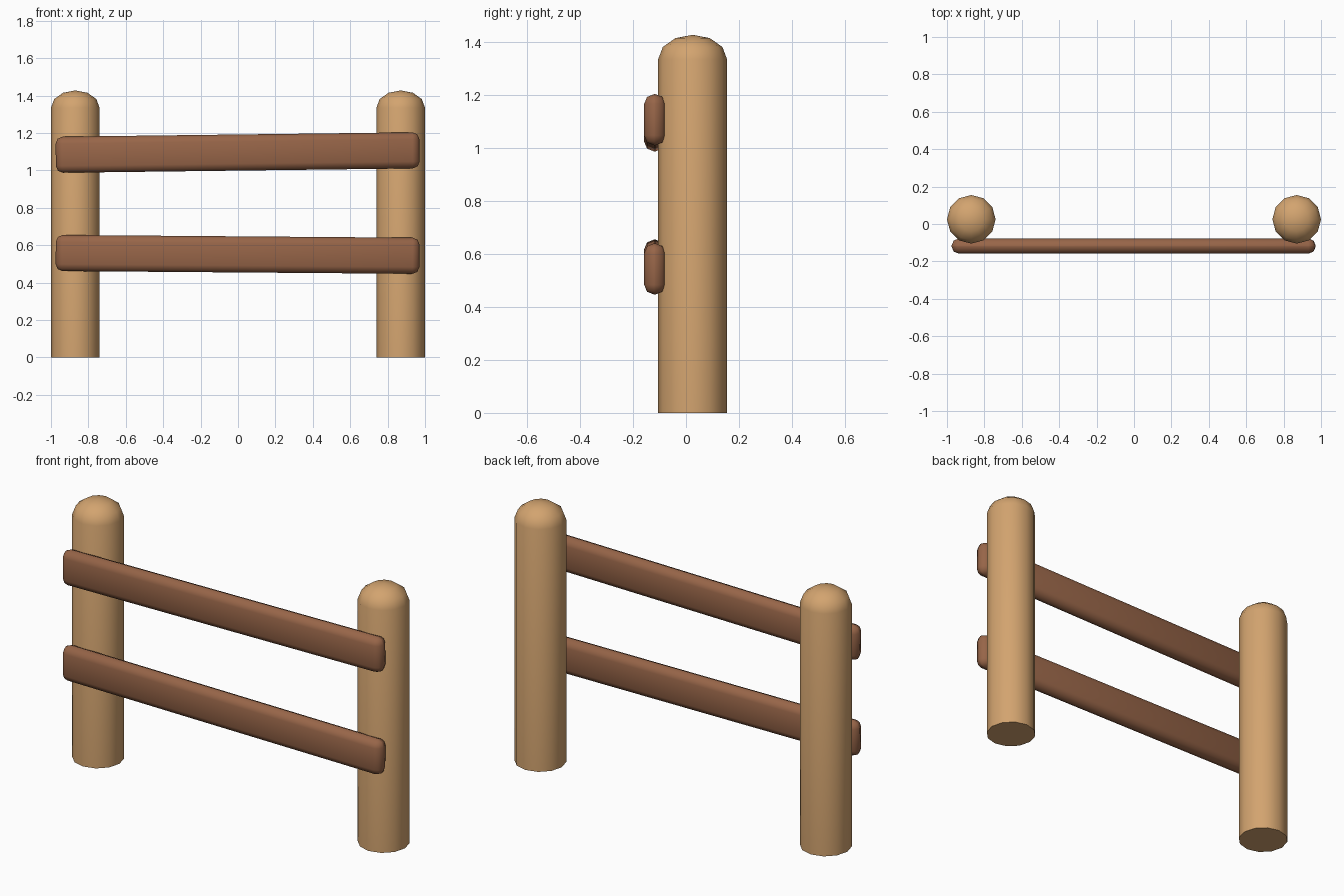
import bpy, bmesh
from math import radians, cos, sin, atan2

if "Cube" in bpy.data.objects:
    bpy.data.objects.remove(bpy.data.objects["Cube"])

SIDES = 12


def material(name, color):
    m = bpy.data.materials.new(name)
    m.diffuse_color = (*color, 1)
    m.use_nodes = True
    m.node_tree.nodes["Principled BSDF"].inputs["Base Color"].default_value = m.diffuse_color
    return m


POST = material("light_wood", (0.65, 0.37, 0.16))
RAIL = material("dark_wood", (0.31, 0.13, 0.065))


def finish(bm, name, mat, location, angle=40):
    bmesh.ops.recalc_face_normals(bm, faces=bm.faces)
    mesh = bpy.data.meshes.new(name)
    bm.to_mesh(mesh)
    bm.free()
    mesh.materials.append(mat)
    obj = bpy.data.objects.new(name, mesh)
    bpy.context.collection.objects.link(obj)
    obj.location = location
    bpy.ops.object.select_all(action='DESELECT')
    obj.select_set(True)
    bpy.context.view_layer.objects.active = obj
    bpy.ops.object.shade_smooth_by_angle(angle=radians(angle))
    return obj


# Round post: lathe a straight side with a flattened dome on top
def post(name, x, radius=0.13, shoulder=1.335, dome=0.092):
    profile = [(0, 0, 0), (radius, 0, 0)]
    profile += [(radius * cos(radians(a)), 0, shoulder + dome * sin(radians(a)))
                for a in (0, 30, 60)]
    profile.append((0, 0, shoulder + dome))
    bm = bmesh.new()
    verts = [bm.verts.new(p) for p in profile]
    edges = [bm.edges.new(pair) for pair in zip(verts, verts[1:])]
    bmesh.ops.spin(bm, geom=verts + edges, cent=(0, 0, 0), axis=(0, 0, 1),
                   angle=radians(360), steps=SIDES)
    bmesh.ops.remove_doubles(bm, verts=bm.verts, dist=1e-4)
    finish(bm, name, POST, (x, 0.025, 0))


# Rounded plank, tilted so its ends sit at the given heights
def rail(name, z_left, z_right):
    bm = bmesh.new()
    bmesh.ops.create_cube(bm, size=1)
    bmesh.ops.scale(bm, vec=(1.945, 0.08, 0.193), verts=bm.verts)
    bmesh.ops.bevel(bm, geom=bm.edges[:], offset=0.037, segments=2,
                    profile=0.5, affect='EDGES')
    obj = finish(bm, name, RAIL, (-0.002, -0.118, (z_left + z_right) / 2), 60)
    obj.rotation_euler.y = -atan2(z_right - z_left, 1.94)


post("left_post", -0.87)
post("right_post", 0.87)
rail("upper_rail", 1.083, 1.107)
rail("lower_rail", 0.558, 0.543)
